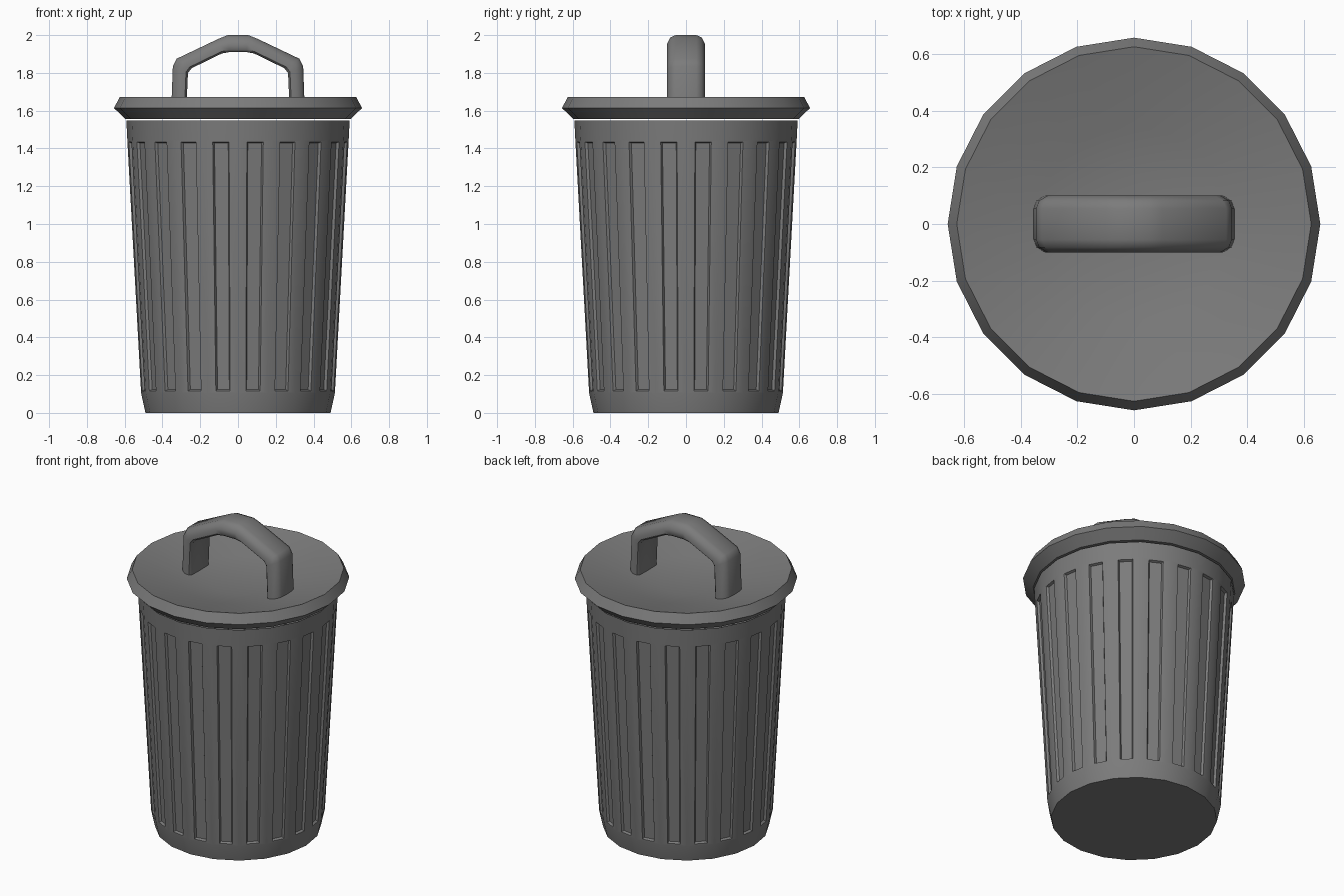
import bpy, bmesh
from math import cos, sin, tau

if "Cube" in bpy.data.objects:
    bpy.data.objects.remove(bpy.data.objects["Cube"])

SIDES = 20

dark = bpy.data.materials.new("dark_grey")
dark.diffuse_color = (0.2, 0.2, 0.2, 1)
dark.use_nodes = True
dark.node_tree.nodes["Principled BSDF"].inputs["Base Color"].default_value = dark.diffuse_color


def finish(name, bm, angle):
    bmesh.ops.recalc_face_normals(bm, faces=bm.faces)
    mesh = bpy.data.meshes.new(name)
    bm.to_mesh(mesh)
    bm.free()
    mesh.materials.append(dark)
    obj = bpy.data.objects.new(name, mesh)
    bpy.context.collection.objects.link(obj)
    bpy.ops.object.select_all(action='DESELECT')
    obj.select_set(True)
    bpy.context.view_layer.objects.active = obj
    bpy.ops.object.shade_smooth_by_angle(angle=angle)
    return obj


def bridge(bm, rings):
    """Quad strips between closed rings; returns one face list per strip."""
    strips = []
    for a, b in zip(rings, rings[1:]):
        n = len(a)
        strips.append([bm.faces.new((a[i], a[(i + 1) % n], b[(i + 1) % n], b[i]))
                       for i in range(n)])
    return strips


def lathe(bm, profile):
    rings = [[bm.verts.new((r * cos(tau * i / SIDES), r * sin(tau * i / SIDES), z))
              for i in range(SIDES)] for r, z in profile]
    return rings, bridge(bm, rings)


# Can body: tapered 20-sided shell, open under the lid
bm = bmesh.new()
rings, strips = lathe(bm, [(0.49, 0), (0.513, 0.105), (0.586, 1.445), (0.591, 1.548)])
bm.faces.new(rings[0])
bm.normal_update()

# One shallow recessed vertical panel with sloped walls in every side
panels = strips[1]
bmesh.ops.inset_individual(bm, faces=panels, thickness=0.01)
for face in panels:
    mid = face.calc_center_median()
    top = [v for v in face.verts if v.co.z > mid.z]
    low = [v for v in face.verts if v.co.z <= mid.z]
    for pair, z in ((top, 1.434), (low, 0.116)):
        r = 0.513 + (z - 0.105) * (0.586 - 0.513) / 1.34
        half = r * sin(tau / SIDES / 2) * 0.48
        flat = r * cos(tau / SIDES / 2)
        out = mid.copy()
        out.z = 0
        out.normalize()
        for v in pair:
            s = 1 if out.x * v.co.y - out.y * v.co.x > 0 else -1
            v.co = (out.x * flat - out.y * half * s, out.y * flat + out.x * half * s, z)
bm.normal_update()
bmesh.ops.inset_individual(bm, faces=panels, thickness=0.01, depth=-0.014)
finish("can_body", bm, 0.9)

# Lid: pointed rim around a dished top
bm = bmesh.new()
rings, _ = lathe(bm, [(0.597, 1.557), (0.657, 1.614), (0.625, 1.673),
                      (0.34, 1.598), (0.15, 1.572)])
bm.faces.new(rings[0])
bm.faces.new(rings[-1])
finish("lid", bm, 0.52)

# Handle: rounded strap swept over an arch of (outer, inner) point pairs
half_arch = [((0.355, 1.565), (0.275, 1.565)),
             ((0.345, 1.835), (0.265, 1.80)),
             ((0.325, 1.875), (0.245, 1.825)),
             ((0.10, 1.982), (0.085, 1.903)),
             ((0.055, 2.0), (0.045, 1.91))]
arch = half_arch + [((-o[0], o[1]), (-i[0], i[1])) for o, i in reversed(half_arch)]
side = [(0, 0.055), (0.13, 0.082), (0.5, 0.1), (0.87, 0.1), (1, 0.088)]
section = side + [(t, -y) for t, y in reversed(side)]
bm = bmesh.new()
rings = [[bm.verts.new((o[0] + (i[0] - o[0]) * t, y, o[1] + (i[1] - o[1]) * t))
          for t, y in section] for o, i in arch]
bridge(bm, rings)
bm.faces.new(rings[0])
bm.faces.new(rings[-1])
finish("lid_handle", bm, 0.8)
